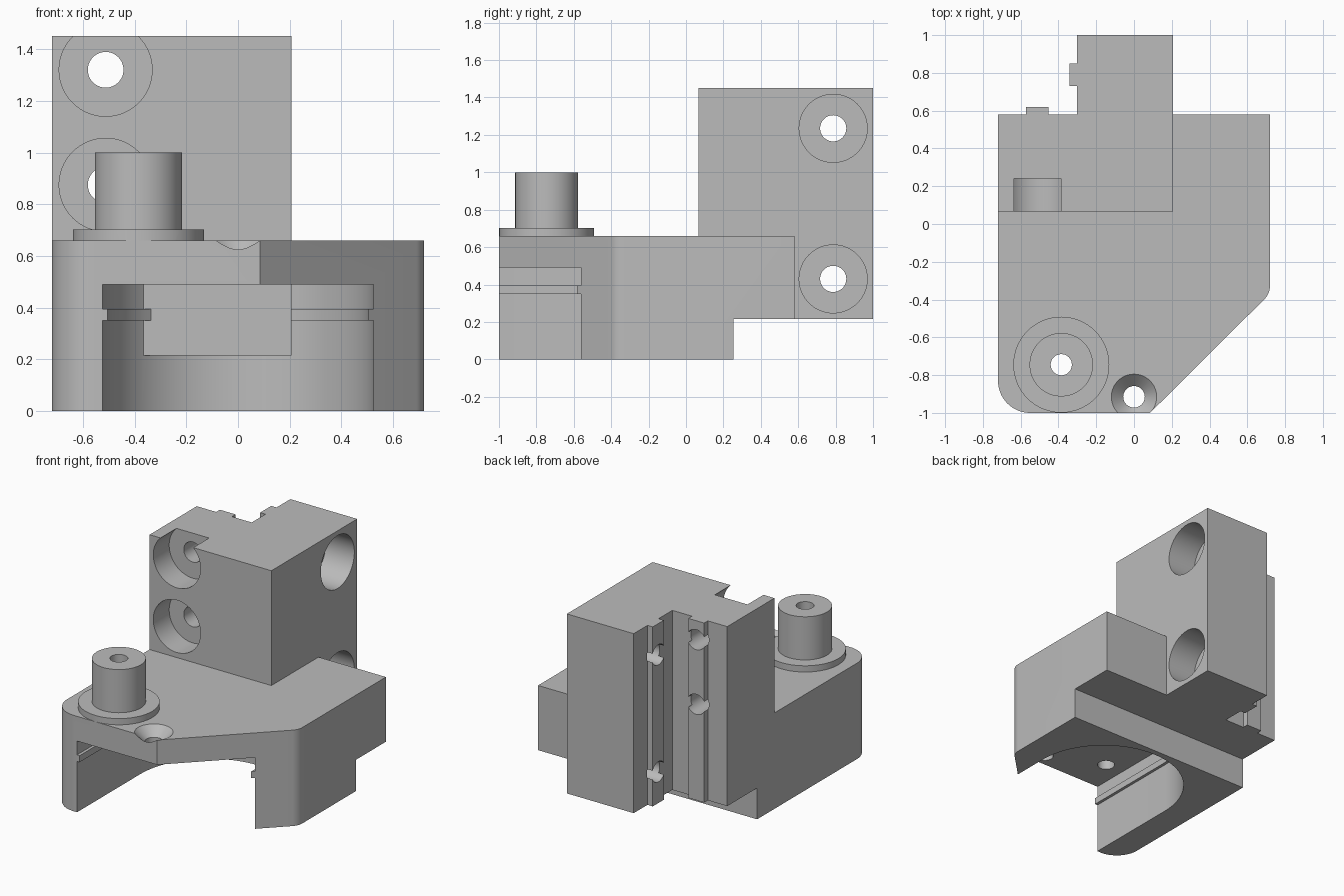
import bpy, bmesh, math
from mathutils import Matrix, Vector

old = bpy.data.objects.get("Cube")
if old:
    bpy.data.objects.remove(old, do_unlink=True)

grey = bpy.data.materials.new("plain grey")
grey.use_nodes = True
grey.diffuse_color = (0.5, 0.5, 0.5, 1)
grey.node_tree.nodes["Principled BSDF"].inputs["Base Color"].default_value = (0.5, 0.5, 0.5, 1)


def make_object(name, bm):
    bmesh.ops.recalc_face_normals(bm, faces=bm.faces)
    mesh = bpy.data.meshes.new(name)
    bm.to_mesh(mesh)
    bm.free()
    mesh.materials.append(grey)
    obj = bpy.data.objects.new(name, mesh)
    bpy.context.collection.objects.link(obj)
    return obj


def prism(name, outline, low, high):
    """Extrude a plan outline between two heights."""
    bm = bmesh.new()
    face = bm.faces.new([bm.verts.new((x, y, low)) for x, y in outline])
    top = bmesh.ops.extrude_face_region(bm, geom=[face])["geom"]
    moved = [v for v in top if isinstance(v, bmesh.types.BMVert)]
    bmesh.ops.translate(bm, verts=moved, vec=(0, 0, high - low))
    return make_object(name, bm)


def box(name, x0, x1, y0, y1, z0, z1):
    return prism(name, [(x0, y0), (x1, y0), (x1, y1), (x0, y1)], z0, z1)


def rod(name, start, end, radius, end_radius=None):
    """Round bar or cone between two points."""
    a, b = Vector(start), Vector(end)
    turn = (b - a).to_track_quat("Z", "Y").to_matrix().to_4x4()
    bm = bmesh.new()
    bmesh.ops.create_cone(bm, cap_ends=True, segments=64, radius1=radius,
                          radius2=radius if end_radius is None else end_radius,
                          depth=(b - a).length,
                          matrix=Matrix.Translation((a + b) / 2) @ turn)
    return make_object(name, bm)


def arc(cx, cy, radius, start, end, steps):
    angles = [math.radians(start + (end - start) * i / steps) for i in range(steps + 1)]
    return [(cx + radius * math.cos(t), cy + radius * math.sin(t)) for t in angles]


def combine(target, tool, operation):
    mod = target.modifiers.new(operation.lower(), "BOOLEAN")
    mod.operation = operation
    mod.solver = "EXACT"
    mod.object = tool
    bpy.ops.object.select_all(action="DESELECT")
    bpy.context.view_layer.objects.active = target
    target.select_set(True)
    bpy.ops.object.modifier_apply(modifier=mod.name)
    bpy.data.objects.remove(tool, do_unlink=True)


def cut(target, tool):
    combine(target, tool, "DIFFERENCE")


def add(target, tool):
    combine(target, tool, "UNION")


# Base block with a rounded corner and a slanted front side
outline = arc(-0.55, -0.83, 0.17, 180, 270, 16) + [(0.085, -1)]
outline += arc(0.62, -0.327, 0.1, -45, 0, 8) + [(0.72, 0.58), (-0.72, 0.58)]
bracket = prism("bracket", outline, 0, 0.66)
cut(bracket, box("rear_undercut", -1, 1, 0.255, 1, -0.1, 0.215))

# Round-ended pocket underneath, with a thin lip left around its wall
for radius, low, high in ((0.505, -0.1, 0.45), (0.525, -0.1, 0.35), (0.525, 0.395, 0.49)):
    pocket = arc(0, -0.31, radius, 0, 180, 48) + [(-radius, -1.2), (radius, -1.2)]
    cut(bracket, prism("pocket", pocket, low, high))

# Stepped tower with two guide rails
add(bracket, prism("tower", [(-0.72, 0.067), (0.207, 0.067), (0.207, 1), (-0.302, 1),
                             (-0.302, 0.85), (-0.342, 0.85), (-0.342, 0.73), (-0.302, 0.73),
                             (-0.302, 0.58), (-0.452, 0.58), (-0.452, 0.62), (-0.572, 0.62),
                             (-0.572, 0.58), (-0.72, 0.58)], 0.215, 1.45))

# Counterbored bolt holes, front to back
for z in (0.875, 1.32):
    cut(bracket, rod("counterbore", (-0.512, 0, z), (-0.512, 0.24, z), 0.18))
    cut(bracket, rod("bolt_hole", (-0.512, 0.2, z), (-0.512, 0.7, z), 0.069))

# Counterbored bolt holes, side to side
for z in (0.43, 1.235):
    cut(bracket, rod("counterbore", (0.3, 0.787, z), (-0.01, 0.787, z), 0.182))
    cut(bracket, rod("bolt_hole", (0.1, 0.787, z), (-0.45, 0.787, z), 0.07))

# Countersunk screw hole at the front edge
cut(bracket, rod("screw_hole", (0, -0.915, 0.3), (0, -0.915, 0.8), 0.057))
cut(bracket, rod("countersink", (0, -0.915, 0.585), (0, -0.915, 0.685), 0.045, 0.145))

# Flanged post with a bore through to the pocket
add(bracket, rod("post_flange", (-0.385, -0.745, 0.6), (-0.385, -0.745, 0.703), 0.254))
add(bracket, rod("post", (-0.385, -0.745, 0.65), (-0.385, -0.745, 1), 0.168))
cut(bracket, rod("post_bore", (-0.385, -0.745, 0.3), (-0.385, -0.745, 1.1), 0.056))

bpy.ops.object.select_all(action="DESELECT")
bpy.context.view_layer.objects.active = bracket
bracket.select_set(True)
bpy.ops.object.shade_smooth_by_angle(angle=math.radians(30))
